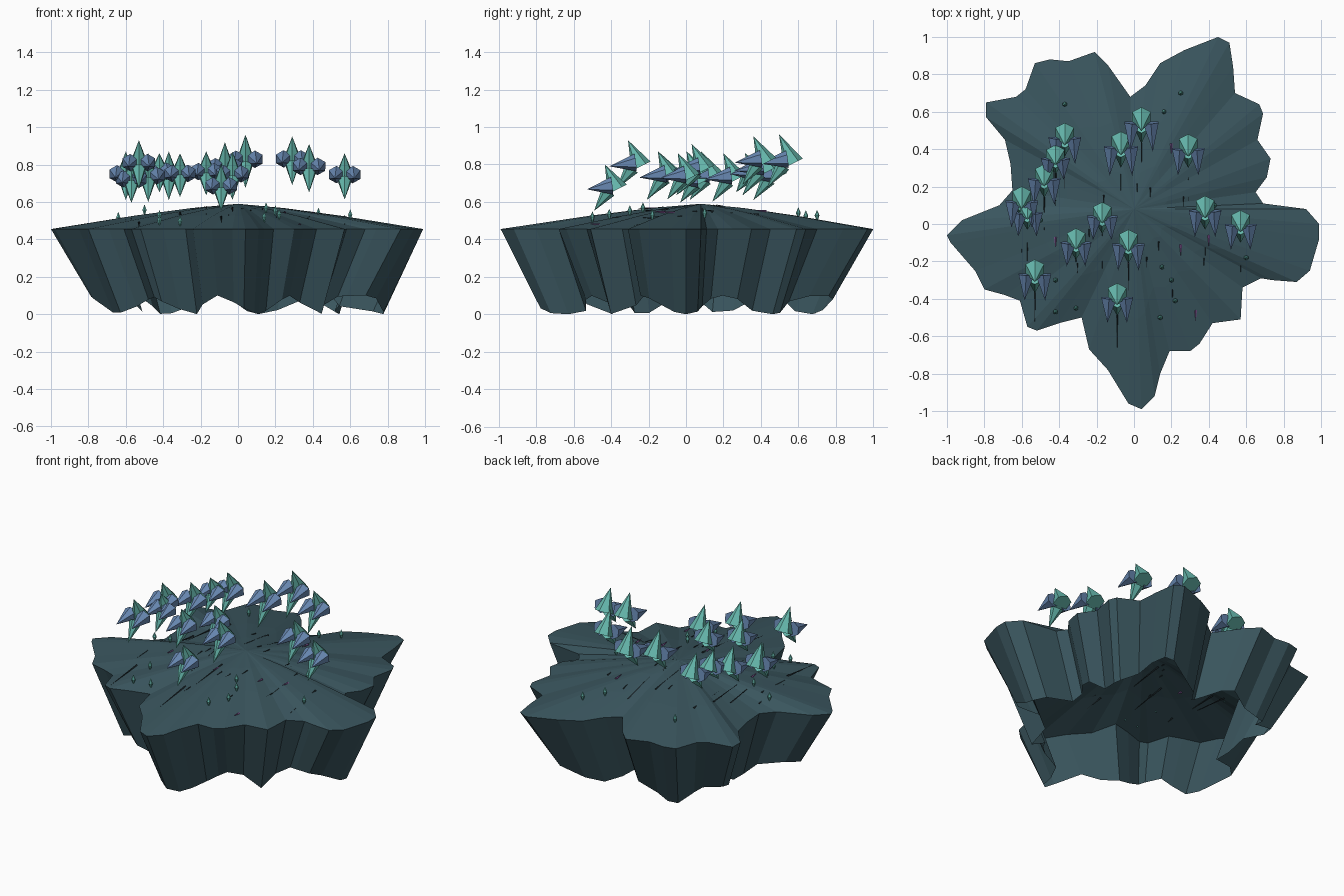
import bpy, bmesh, math, random
from mathutils import Vector
from mathutils.bvhtree import BVHTree

random.seed(4)
cube = bpy.data.objects.get("Cube")
if cube:
    bpy.data.objects.remove(cube, do_unlink=True)


def make_material(name, colour):
    mat = bpy.data.materials.new(name)
    mat.use_nodes = True
    rgba = (*colour, 1)
    mat.diffuse_color = rgba
    mat.node_tree.nodes["Principled BSDF"].inputs["Base Color"].default_value = rgba
    return mat


rock = make_material("dark teal rock", (.042, .092, .112))
leaf = make_material("sea green", (.13, .47, .41))
slate = make_material("slate blue", (.14, .25, .45))
bark = make_material("dark bark", (.013, .022, .027))
violet = make_material("violet", (.19, .08, .26))


def finish(bm, name, materials):
    mesh = bpy.data.meshes.new(name)
    bm.to_mesh(mesh)
    bm.free()
    for mat in materials:
        mesh.materials.append(mat)
    obj = bpy.data.objects.new(name, mesh)
    bpy.context.collection.objects.link(obj)
    return obj


def add_cone(bm, base, tip, radius, sides=6, slot=0):
    """Closed cone from a base centre to a tip."""
    base, tip = Vector(base), Vector(tip)
    axis = tip - base
    turn = axis.to_track_quat('Z', 'Y').to_matrix().to_4x4()
    turn.translation = (base + tip) / 2
    before = set(bm.faces)
    bmesh.ops.create_cone(bm, cap_ends=True, segments=sides, radius1=radius,
                          radius2=0, depth=axis.length, matrix=turn)
    for face in set(bm.faces) - before:
        face.material_index = slot


# Island coastline in hundredths of a unit, counter-clockwise from the right
coast = [(99, 0), (92, 8), (69, 11), (65, 17), (71, 25), (73, 35), (66, 45),
         (69, 59), (67, 64), (54, 70), (53, 84), (51, 97), (45, 100), (27, 93),
         (14, 86), (6, 74), (-2, 68), (-14, 85), (-21, 92), (-35, 87), (-45, 88),
         (-53, 86), (-58, 72), (-63, 68), (-79, 65), (-79, 57), (-69, 45),
         (-66, 32), (-65, 18), (-72, 10), (-92, 2), (-100, -6), (-98, -10),
         (-85, -25), (-80, -35), (-69, -38), (-61, -41), (-57, -55), (-52, -57),
         (-40, -53), (-28, -50), (-24, -67), (-14, -78), (-3, -96), (4, -99),
         (11, -92), (14, -80), (19, -68), (30, -68), (35, -64), (42, -53),
         (57, -51), (58, -34), (68, -29), (74, -30), (87, -31), (94, -25), (99, -8)]
coast = [Vector((x, y, 0)) / 100 for x, y in coast]

# Island: shallow domed fan on top, tapering scalloped skirt, open underneath
bm = bmesh.new()
peak = Vector((0, .08, 0))


def top_ring(share, height):
    return [bm.verts.new(peak.lerp(p, share) + Vector((0, 0, height))) for p in coast]


hem = []
for p in coast:
    wave = .05 - .05 * math.cos(9 * math.atan2(p.y, p.x))
    hem.append(bm.verts.new(p * .785 + Vector((0, 0, wave))))
rings = [top_ring(.25, .567), top_ring(.55, .527), top_ring(1, .455), hem]
centre = bm.verts.new(peak + Vector((0, 0, .59)))
count = len(coast)
for i in range(count):
    j = (i + 1) % count
    bm.faces.new((centre, rings[0][i], rings[0][j]))
    for inner, outer in zip(rings, rings[1:]):
        bm.faces.new((inner[i], outer[i], outer[j], inner[j]))
ground_tree = BVHTree.FromBMesh(bm)
finish(bm, "island", [rock])


def ground(x, y):
    hit = ground_tree.ray_cast(Vector((x, y, 2)), Vector((0, 0, -1)))[0]
    return hit.z if hit else .455


# Crystal trees: x, rear edge y, crown tip height, size
trees = [(.04, .64, .96, 1.1), (-.07, .51, .92, 1.1), (.29, .49, .95, 1),
         (-.37, .55, .87, 1), (-.42, .42, .86, .8), (-.48, .33, .86, 1),
         (-.6, .21, .87, 1), (-.57, .14, .83, .9), (-.17, .12, .87, .9),
         (-.31, -.02, .86, .9), (-.03, -.02, .87, 1), (-.53, -.18, .93, 1),
         (-.09, -.31, .8, .95), (.38, .16, .91, 1), (.57, .08, .86, .95)]
for x, rear, crown, size in trees:
    bm = bmesh.new()
    middle = Vector((x, rear, crown - .12 * size))

    def at(dx, dy, dz):
        return middle + Vector((dx, dy, dz)) * size

    add_cone(bm, at(0, -.06, -.02), at(0, -.13, .12), .057)
    add_cone(bm, at(0, -.11, -.03), at(0, -.19, -.14), .04)
    for side in (-1, 1):
        add_cone(bm, at(side * .046, -.09, 0), at(side * .055, -.23, -.02), .047, slot=1)
    finish(bm, "crystal_tree", [leaf, slate])

    # Slim fallen trunk resting on the ground below
    bm = bmesh.new()
    start, end = rear - .1, rear - .37
    add_cone(bm, (x, start, ground(x, start)), (x, end, ground(x, end) + .005), .006, 4)
    finish(bm, "fallen_trunk", [bark])

# Small bulbs standing on the ground
bulbs = [(.25, .7), (-.37, .64), (.16, .6), (.6, -.18), (.22, -.41), (.14, -.5),
         (.15, -.23), (-.31, -.45), (-.42, -.47), (.43, .1), (-.64, .06),
         (-.5, .02), (.2, -.3), (-.42, -.3)]
for x, y in bulbs:
    bm = bmesh.new()
    z = ground(x, y)
    add_cone(bm, (x, y, z + .025), (x, y, z + .055), .013)
    add_cone(bm, (x, y, z + .025), (x, y, z - .01), .013)
    finish(bm, "bulb", [leaf])

# Violet spikes lying on the ground
for x, y in [(.4, -.09), (.33, -.49), (.25, -.14), (-.42, -.1), (-.03, -.19), (.2, .4)]:
    bm = bmesh.new()
    z = ground(x, y)
    add_cone(bm, (x, y + .03, z), (x, y - .03, z + .008), .008, 5)
    finish(bm, "violet_spike", [violet])

# Scattered dark splinters
for n in range(16):
    angle, reach = random.uniform(0, math.tau), random.uniform(.15, .5)
    x, y = reach * math.cos(angle), reach * math.sin(angle)
    bm = bmesh.new()
    add_cone(bm, (x, y + .03, ground(x, y + .03)), (x, y - .03, ground(x, y - .03) + .006), .004, 4)
    finish(bm, "splinter", [bark])
